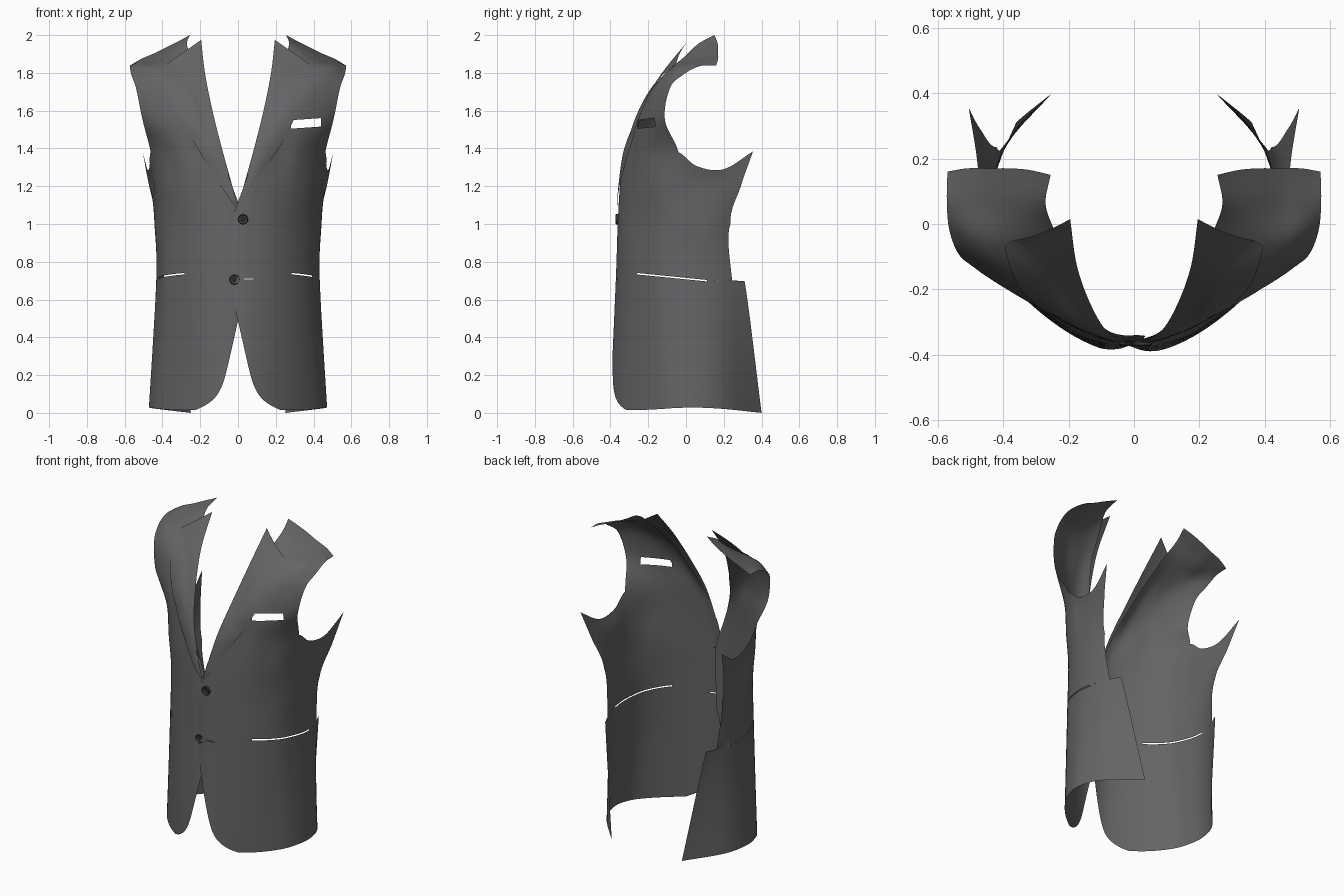
import bpy, bmesh, math
from mathutils import Vector
from mathutils.bvhtree import BVHTree

if "Cube" in bpy.data.objects:
    bpy.data.objects.remove(bpy.data.objects["Cube"])


def material(name, rgb):
    m = bpy.data.materials.new(name)
    m.diffuse_color = (*rgb, 1)
    m.use_nodes = True
    m.node_tree.nodes["Principled BSDF"].inputs["Base Color"].default_value = m.diffuse_color
    return m


CLOTH = material("charcoal cloth", (0.13, 0.125, 0.13))
BUTTON = material("dark button", (0.045, 0.043, 0.045))


def spline(pts, t):
    """Catmull-Rom through pts, t from 0 to len-1."""
    n = len(pts) - 1
    i = max(0, min(int(t), n - 1))
    f = t - i
    b, c = pts[i], pts[i + 1]
    a = pts[i - 1] if i > 0 else b * 2 - c
    d = pts[i + 2] if i + 2 <= n else c * 2 - b
    return 0.5 * (2 * b + (c - a) * f + (2 * a - 5 * b + 4 * c - d) * f * f
                  + (3 * b - a - 3 * c + d) * f ** 3)


def section(z, xy):
    zs = z if isinstance(z, (list, tuple)) else [z] * len(xy)
    return [Vector((x, y, h)) for (x, y), h in zip(xy, zs)]


# Sections of one half, from the front edge round to the back edge
LOWER = [
    section((.015, .015, .015, .015, .02, .026, .028, .02, 0),
            [(-.03, -.39), (.05, -.40), (.18, -.345), (.31, -.25), (.41, -.14), (.455, -.05), (.47, .06), (.42, .21), (.25, .40)]),
    section(.70, [(-.03, -.365), (.05, -.37), (.18, -.33), (.30, -.245), (.385, -.14), (.42, -.04), (.433, .06), (.415, .18), (.36, .31)]),
    section(1.0, [(-.03, -.355), (.05, -.36), (.17, -.325), (.29, -.245), (.38, -.14), (.425, -.04), (.44, .06), (.44, .15), (.42, .235)]),
    section(1.2, [(.03, -.35), (.09, -.345), (.19, -.31), (.30, -.245), (.39, -.15), (.435, -.04), (.447, .06), (.46, .17), (.47, .29)]),
    section((1.38, 1.38, 1.38, 1.38, 1.38, 1.38, 1.305, 1.29, 1.385),
            [(.09, -.32), (.15, -.315), (.23, -.28), (.32, -.235), (.41, -.14), (.462, -.04), (.468, .06), (.48, .20), (.505, .355)]),
]
# Chest and shoulder sections, from the neck edge to the armhole
UPPER = [
    section(1.55, [(.14, -.24), (.20, -.265), (.27, -.255), (.36, -.215), (.45, -.16), (.505, -.112)]),
    section(1.72, [(.20, -.15), (.25, -.175), (.31, -.175), (.38, -.165), (.46, -.13), (.54, -.085)]),
    section((1.86, 1.85, 1.84, 1.83, 1.82, 1.79),
            [(.24, -.03), (.30, -.05), (.36, -.06), (.43, -.06), (.50, -.045), (.565, -.015)]),
    section((1.95, 1.92, 1.895, 1.87, 1.855, 1.835),
            [(.27, .06), (.33, .055), (.39, .06), (.45, .06), (.51, .06), (.572, .07)]),
    section((2.0, 1.965, 1.935, 1.905, 1.875, 1.84),
            [(.255, .15), (.32, .165), (.38, .17), (.44, .17), (.51, .17), (.57, .16)]),
]
COLUMNS = [[r[j] for r in LOWER + (UPPER if j < 6 else [])] for j in range(9)]


def front_start(row):
    """Position along the row where the rounded cutaway begins."""
    z = row[0].z
    if z > .62:
        return 0
    k = (.62 - z) / .62
    x = -.03 + .14 * k + .16 * k ** 12
    lo, hi = 0, 4
    for _ in range(25):
        mid = (lo + hi) / 2
        lo, hi = (mid, hi) if spline(row, mid).x < x else (lo, mid)
    return lo


def finish(bm, name, mat):
    me = bpy.data.meshes.new(name)
    bm.to_mesh(me)
    bm.free()
    me.materials.append(mat)
    ob = bpy.data.objects.new(name, me)
    bpy.context.collection.objects.link(ob)
    bpy.ops.object.select_all(action='DESELECT')
    ob.select_set(True)
    bpy.context.view_layer.objects.active = ob
    bpy.ops.object.shade_smooth_by_angle(angle=math.radians(40))
    return ob


def fill(bm, rows):
    for a, b in zip(rows, rows[1:]):
        for j in range(min(len(a), len(b)) - 1):
            bm.faces.new((a[j], a[j + 1], b[j + 1], b[j]))


def cut_slot(bm, bands):
    """Remove the faces lying inside every (direction, low, high) band."""
    bands = [(Vector(n), lo, hi) for n, lo, hi in bands]
    for n, lo, hi in bands:
        for d in (lo, hi):
            bmesh.ops.bisect_plane(bm, geom=bm.verts[:] + bm.edges[:] + bm.faces[:], dist=1e-6,
                                   plane_co=n * (d / n.length_squared), plane_no=n)
    gone = [f for f in bm.faces
            if all(lo < f.calc_center_median().dot(n) < hi for n, lo, hi in bands)]
    bmesh.ops.delete(bm, geom=gone, context='FACES')


def body_mesh():
    bm = bmesh.new()
    rows = []
    vs = [(i / 30) ** 1.5 for i in range(30)] + [.998]
    vs += [1 + i / 10 for i in range(31)] + [4 + i / 6 for i in range(1, 31)]
    for v in vs:
        row = [spline(c, v) for c in (COLUMNS if v <= 4 else COLUMNS[:6])]
        u0 = front_start(row)
        us = [u0 + (5 - u0) * j / 30 for j in range(31)]
        if v <= 4:
            # the skirt runs further back than the waist above it
            u1 = 8 if v < 1 else min(8, 7.5 + .5 * (v - 1) ** 2)
            us += [5 + (u1 - 5) * j / 20 for j in range(1, 21)]
        rows.append([bm.verts.new(spline(row, u)) for u in us])
    fill(bm, rows)
    return bm


def mirror(bm):
    for v in bm.verts:
        v.co.x *= -1
    bmesh.ops.reverse_faces(bm, faces=bm.faces[:])


# Front panels with pocket slots
surface = None
for side in ("left", "right"):
    bm = body_mesh()
    if surface is None:
        surface = BVHTree.FromBMesh(bm)
    cut_slot(bm, [((0, .1, 1), .707, .715), ((0, 1, 0), -.26, .11)])
    if side == "left":
        cut_slot(bm, [((-.07, 0, 1), 1.485, 1.53), ((1, 0, 0), .28, .44)])
        cut_slot(bm, [((0, 0, 1), .7065, .7125), ((1, 0, 0), .03, .083)])
    else:
        for v in bm.verts:  # tuck the right edge beneath the left one
            v.co.y += .014 * max(0, 1 - max(v.co.x, 0) / .1) * (v.co.z < 1.5)
        mirror(bm)
    finish(bm, side + "_front_panel", CLOTH)

# Lapels: sheets laid just in front of the panels
INNER = [Vector(p) for p in [(0, -.362, 1.08), (.03, -.352, 1.2), (.085, -.325, 1.4),
                             (.135, -.24, 1.6), (.175, -.125, 1.8), (.195, .015, 1.975)]]
OUTER = [Vector(p) for p in [(0, -.362, 1.08), (.07, -.355, 1.17), (.19, -.31, 1.36),
                             (.28, -.255, 1.52), (.345, -.19, 1.67), (.395, -.055, 1.835)]]
for side in ("left", "right"):
    bm = bmesh.new()
    rows = []
    for i in range(41):
        t = .1 + 4.9 * i / 40
        a, b = spline(INNER, t), spline(OUTER, t)
        row = []
        for j in range(15):
            f = j / 14
            p = a.lerp(b, f)
            p.y -= .012 * math.sin(math.pi * f) * min(1, t / 2)
            hit = surface.ray_cast(Vector((p.x, -1, p.z)), Vector((0, 1, 0)))[0]
            if hit and hit.y < .1:
                p.y = min(p.y, hit.y - .007)
            row.append(bm.verts.new(p))
        rows.append(row)
    fill(bm, rows)
    if side == "right":
        mirror(bm)
    finish(bm, side + "_lapel", CLOTH)

# Buttons: disc with a raised rim and a small centre
for name, x, y, z in (("upper_button", .027, -.364, 1.025), ("lower_button", -.018, -.362, .705)):
    bm = bmesh.new()
    prev = None
    profile = [(.027, .006), (.027, -.006), (.024, -.009), (.020, -.006), (.010, -.005), (.008, -.008), (.002, -.008)]
    rows = []
    for r, d in profile:
        ring = [bm.verts.new((x + r * math.cos(k * math.tau / 24), y + d, z + r * math.sin(k * math.tau / 24)))
                for k in range(24)]
        rows.append(ring + ring[:1])
    fill(bm, rows)
    bm.faces.new(rows[-1][:-1])
    bmesh.ops.recalc_face_normals(bm, faces=bm.faces[:])
    finish(bm, name, BUTTON)
